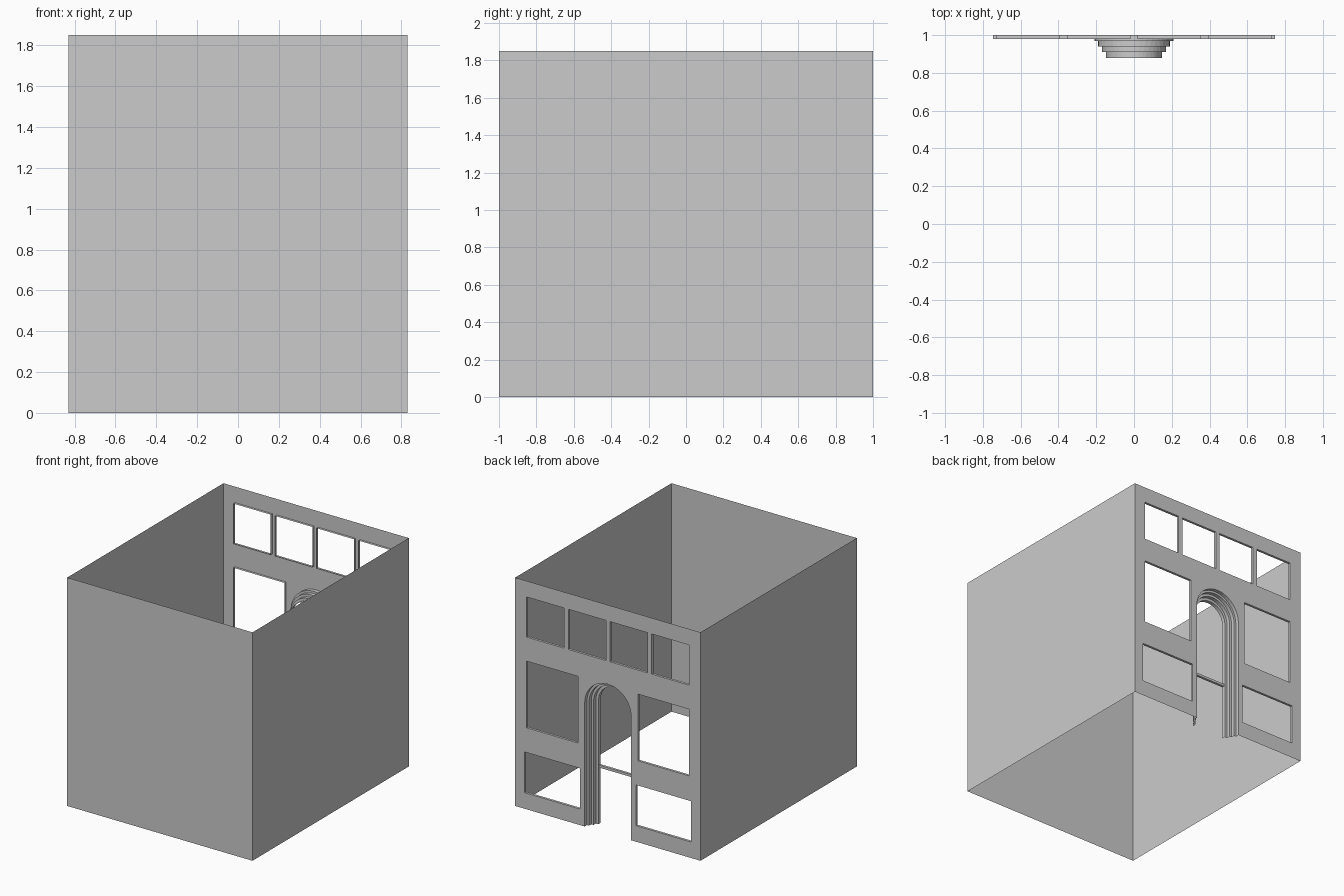
import bpy, bmesh
from math import sin, cos, pi

if "Cube" in bpy.data.objects:
    bpy.data.objects.remove(bpy.data.objects["Cube"])

W, D, H = 0.83, 1.0, 1.85
SPRING = 1.0                                  # height where the arch starts to curve
RADII = [0.208, 0.19, 0.17, 0.148]            # stepped arch, outside to inside
DEPTHS = [1.0, 0.97, 0.94, 0.91, 0.88]
REVEAL = 0.02


def finish(name, bm):
    me = bpy.data.meshes.new(name)
    bm.to_mesh(me)
    bm.free()
    ob = bpy.data.objects.new(name, me)
    bpy.context.collection.objects.link(ob)
    return ob


def arch(r, n=20):
    """Open arch outline in x/z, from the left foot to the right foot."""
    curve = [(-r * cos(pi * i / n), SPRING + r * sin(pi * i / n)) for i in range(n + 1)]
    return [(-r, 0)] + curve + [(r, 0)]


def rect(x0, x1, z0, z1):
    return [(x0, z0), (x1, z0), (x1, z1), (x0, z1)]


def points(bm, outline, y):
    return [bm.verts.new((x, y, z)) for x, z in outline]


def bridge(bm, a, b, closed=False):
    n = len(a)
    for i in range(n if closed else n - 1):
        j = (i + 1) % n
        bm.faces.new((a[i], a[j], b[j], b[i]))


# Window openings, mirrored left and right
windows = []
for x0, x1, z0, z1 in [(0.018, 0.353, 1.395, 1.72), (0.393, 0.728, 1.395, 1.72),
                       (0.268, 0.728, 0.66, 1.20), (0.25, 0.747, 0.13, 0.46)]:
    windows += [rect(x0, x1, z0, z1), rect(-x1, -x0, z0, z1)]

# Plain front and side walls
bm = bmesh.new()
plan = [(-W, D), (-W, -D), (W, -D), (W, D)]
low = [bm.verts.new((x, y, 0)) for x, y in plan]
high = [bm.verts.new((x, y, H)) for x, y in plan]
bridge(bm, low, high)
finish("plain_walls", bm)

# Facade wall with arch notch and window holes
bm = bmesh.new()
outer = [(-W, 0)] + arch(RADII[0]) + [(W, 0), (W, H), (-W, H)]
for loop in [outer] + windows:
    vs = points(bm, loop, D)
    for i in range(len(vs)):
        bm.edges.new((vs[i - 1], vs[i]))
bmesh.ops.triangle_fill(bm, use_beauty=True, use_dissolve=False,
                        edges=bm.edges[:], normal=(0, 1, 0))
for f in bm.faces:
    f.normal_update()
    if f.normal.y < 0:
        f.normal_flip()
finish("facade_wall", bm)

# Window reveals turned inward
bm = bmesh.new()
for loop in windows:
    bridge(bm, points(bm, loop, D), points(bm, loop, D - REVEAL), closed=True)
finish("window_reveals", bm)

# Stepped arch: alternating reveal and flat ring
bm = bmesh.new()
prev = None
for i, r in enumerate(RADII):
    a = points(bm, arch(r), DEPTHS[i])
    b = points(bm, arch(r), DEPTHS[i + 1])
    if prev:
        bridge(bm, prev, a)
    bridge(bm, a, b)
    prev = b
bmesh.ops.reverse_faces(bm, faces=bm.faces[:])
finish("stepped_arch", bm)

# Horizontal bar across the inner arch
bm = bmesh.new()
bmesh.ops.create_cube(bm, size=1)
r = RADII[-1]
bmesh.ops.scale(bm, vec=(2 * r, 0.02, 0.02), verts=bm.verts)
bmesh.ops.translate(bm, vec=(0, 0.89, 0.465), verts=bm.verts)
finish("arch_bar", bm)
